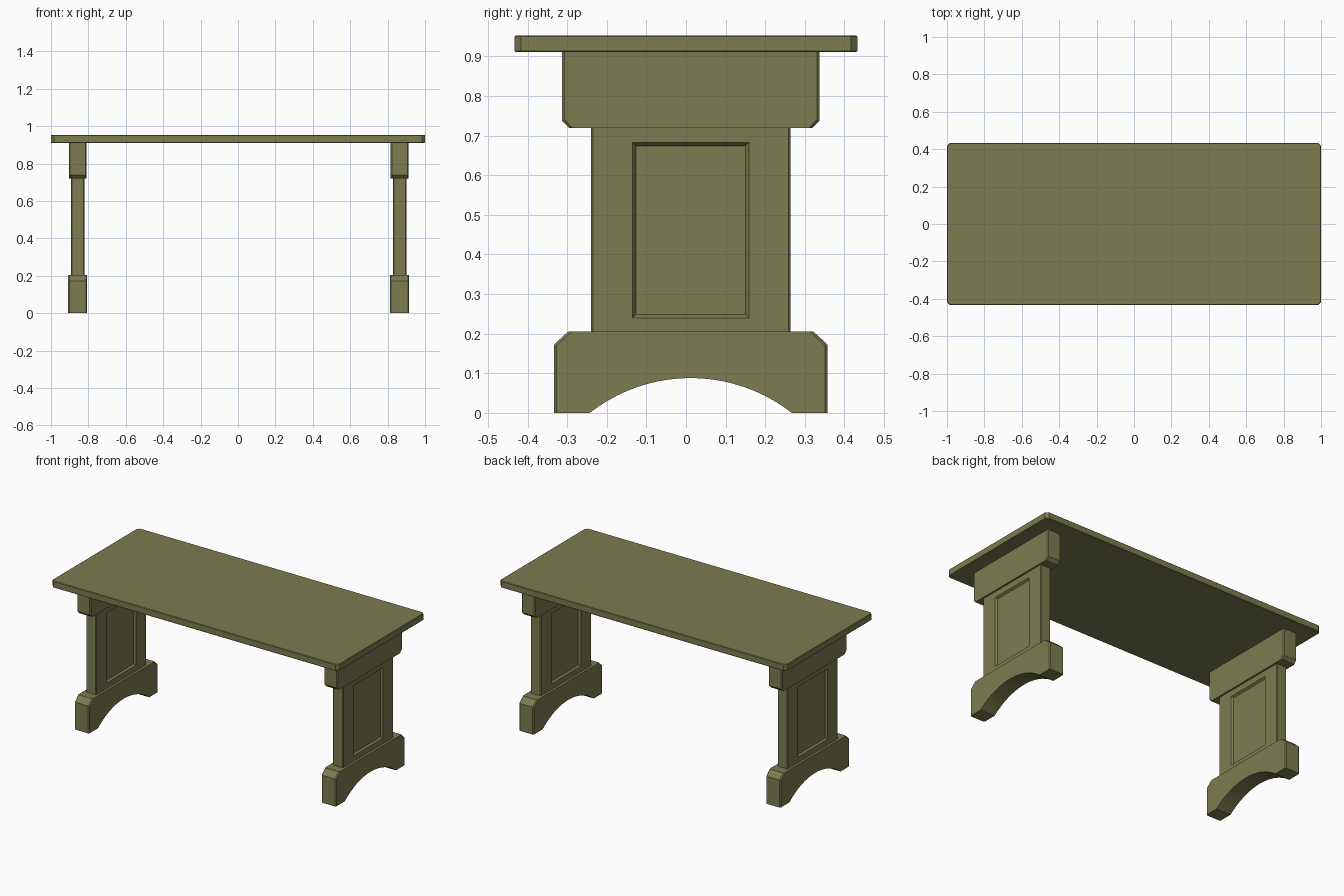
import bpy, bmesh, math

if "Cube" in bpy.data.objects:
    bpy.data.objects.remove(bpy.data.objects["Cube"])

mat = bpy.data.materials.new("olive_paint")
mat.diffuse_color = (0.2, 0.2, 0.08, 1)
mat.use_nodes = True
mat.node_tree.nodes["Principled BSDF"].inputs["Base Color"].default_value = mat.diffuse_color
CY = 0.012  # the leg frames sit slightly behind centre


def finish(name, bm, loc, smooth=False):
    bmesh.ops.recalc_face_normals(bm, faces=bm.faces[:])
    mesh = bpy.data.meshes.new(name)
    bm.to_mesh(mesh)
    bm.free()
    mesh.materials.append(mat)
    ob = bpy.data.objects.new(name, mesh)
    bpy.context.collection.objects.link(ob)
    ob.location = loc
    if smooth:
        bpy.ops.object.select_all(action='DESELECT')
        ob.select_set(True)
        bpy.context.view_layer.objects.active = ob
        bpy.ops.object.shade_smooth_by_angle(angle=math.radians(25))
    return ob


def prism(profile, width, chamfer):
    """Extrude a (y, z) profile along x and chamfer its outer end edges."""
    bm = bmesh.new()
    face = bm.faces.new([bm.verts.new((-width / 2, y, z)) for y, z in profile])
    ext = bmesh.ops.extrude_face_region(bm, geom=[face], use_keep_orig=True)
    for v in ext["geom"]:
        if isinstance(v, bmesh.types.BMVert):
            v.co.x += width
    bmesh.ops.recalc_face_normals(bm, faces=bm.faces[:])
    edges = []
    for e in bm.edges:
        a, b = (v.co for v in e.verts)
        if (abs(a.x - b.x) < 1e-5 and abs(a.z - b.z) > 0.001
                and min(abs(a.y), abs(b.y)) > 0.25):
            edges.append(e)
    bmesh.ops.bevel(bm, geom=edges, offset=chamfer, offset_type='OFFSET',
                    segments=1, profile=0.5, affect='EDGES')
    return bm


def mirrored(half):
    return half + [(-y, z) for y, z in reversed(half)]


# Tabletop with clipped corners and a fine edge chamfer
X, Y, C = 1.0, 0.433, 0.016
bm = bmesh.new()
outline = [(X, C - Y), (X, Y - C), (X - C, Y), (C - X, Y),
           (-X, Y - C), (-X, C - Y), (C - X, -Y), (X - C, -Y)]
face = bm.faces.new([bm.verts.new((x, y, 0.911)) for x, y in outline])
ext = bmesh.ops.extrude_face_region(bm, geom=[face], use_keep_orig=True)
for v in ext["geom"]:
    if isinstance(v, bmesh.types.BMVert):
        v.co.z = 0.953
bmesh.ops.recalc_face_normals(bm, faces=bm.faces[:])
rims = [e for e in bm.edges if abs(e.verts[0].co.z - e.verts[1].co.z) < 1e-5]
bmesh.ops.bevel(bm, geom=rims, offset=0.003, offset_type='OFFSET',
                segments=1, profile=0.5, affect='EDGES')
finish("tabletop", bm, (0, 0, 0))

# Foot profile: straight ends, clipped shoulders, arched underside
half_span, rise = 0.255, 0.088
radius = (half_span ** 2 + rise ** 2) / (2 * rise)
sweep = math.asin(half_span / radius)
N = 20
arch = []
for i in range(N + 1):
    a = -sweep + 2 * sweep * i / N
    arch.append((radius * math.sin(a), rise - radius * (1 - math.cos(a))))
arch[0], arch[-1] = (-half_span, 0), (half_span, 0)
foot_profile = arch + mirrored([(0.345, 0), (0.345, 0.173), (0.31, 0.205)])
block_profile = mirrored([(0.307, 0.72), (0.325, 0.738), (0.325, 0.912)])
panel_profile = mirrored([(0.2515, 0.204), (0.2515, 0.721)])

for side, cx in (("left", -0.857), ("right", 0.864)):
    loc = (cx, CY, 0)
    finish(side + "_foot", prism(foot_profile, 0.102, 0.006), loc, True)
    finish(side + "_top_block", prism(block_profile, 0.095, 0.006), loc)

    # Upright with a recessed panel on both faces
    bm = prism(panel_profile, 0.072, 0.005)
    sides = [f for f in bm.faces if abs(f.normal.x) > 0.99]
    bmesh.ops.inset_individual(bm, faces=sides, thickness=0.035)
    for f in sides:
        for v in f.verts:
            v.co.y = math.copysign(0.147, v.co.y)
            v.co.z = 0.24 if v.co.z < 0.46 else 0.683
    bmesh.ops.inset_individual(bm, faces=sides, thickness=0.012, depth=-0.012)
    finish(side + "_upright", bm, loc)
